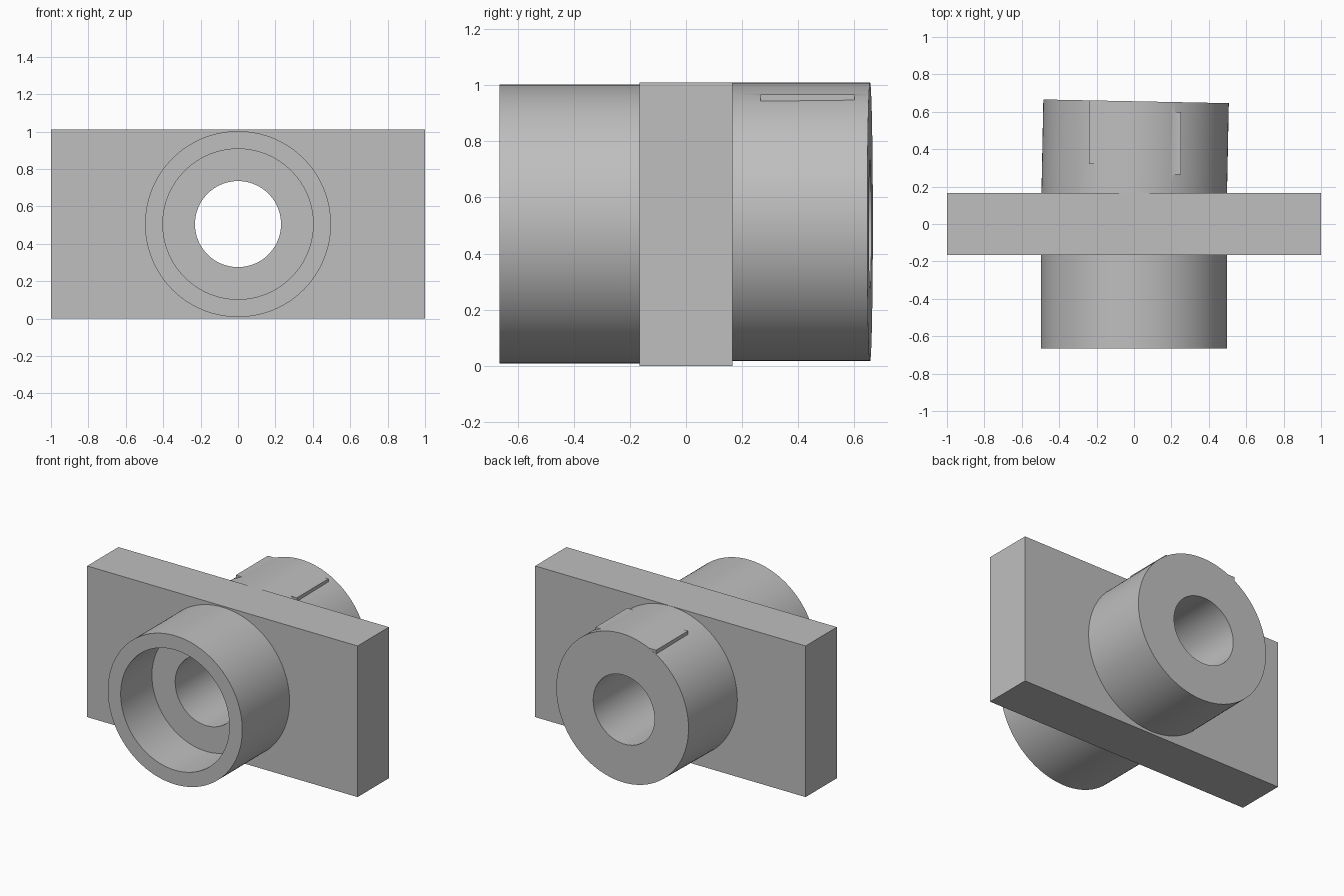
import bpy, math
from mathutils import Vector

if "Cube" in bpy.data.objects:
    bpy.data.objects.remove(bpy.data.objects["Cube"])

CZ = 0.505  # height of the bore axis

grey = bpy.data.materials.new("light grey")
grey.diffuse_color = (0.52, 0.52, 0.52, 1)
grey.use_nodes = True
grey.node_tree.nodes["Principled BSDF"].inputs["Base Color"].default_value = grey.diffuse_color


def box(name, lo, hi):
    lo, hi = Vector(lo), Vector(hi)
    bpy.ops.mesh.primitive_cube_add(size=1, location=(lo + hi) / 2)
    ob = bpy.context.object
    ob.name = name
    ob.scale = hi - lo
    bpy.ops.object.transform_apply(location=True, rotation=True, scale=True)
    ob.data.materials.append(grey)
    return ob


def barrel(name, r, y0, y1, x=0, z=CZ, turn=0):
    # cylinder along y, optionally turned a little about z
    bpy.ops.mesh.primitive_cylinder_add(
        vertices=128, radius=r, depth=y1 - y0,
        location=(x, (y0 + y1) / 2, z), rotation=(math.pi / 2, 0, turn))
    ob = bpy.context.object
    ob.name = name
    bpy.ops.object.transform_apply(location=True, rotation=True, scale=True)
    ob.data.materials.append(grey)
    return ob


def combine(target, tool, operation):
    mod = target.modifiers.new(operation, 'BOOLEAN')
    mod.operation, mod.object, mod.solver = operation, tool, 'EXACT'
    bpy.context.view_layer.objects.active = target
    bpy.ops.object.modifier_apply(modifier=mod.name)
    bpy.data.objects.remove(tool)


# rectangular flange plate
body = box("flanged_sleeve", (-1, -0.165, 0), (1, 0.165, 1.01))

# front sleeve and slightly skewed rear sleeve
combine(body, barrel("front_sleeve", 0.497, -0.665, 0.05), 'UNION')
combine(body, barrel("rear_sleeve", 0.496, -0.05, 0.656, 0.004, 0.513, -0.02), 'UNION')

# two small keys on top of the rear sleeve
combine(body, box("left_key", (-0.24, 0.32, 0.8), (-0.15, 0.659, 0.967)), 'UNION')
combine(body, box("right_key", (0.15, 0.265, 0.8), (0.25, 0.6, 0.967)), 'UNION')

# through bore and front counterbore
combine(body, barrel("bore_cutter", 0.23, -1, 1), 'DIFFERENCE')
combine(body, barrel("counterbore_cutter", 0.402, -1, -0.335), 'DIFFERENCE')

bpy.ops.object.select_all(action='DESELECT')
body.select_set(True)
bpy.context.view_layer.objects.active = body
bpy.ops.object.shade_smooth_by_angle(angle=math.radians(30))
